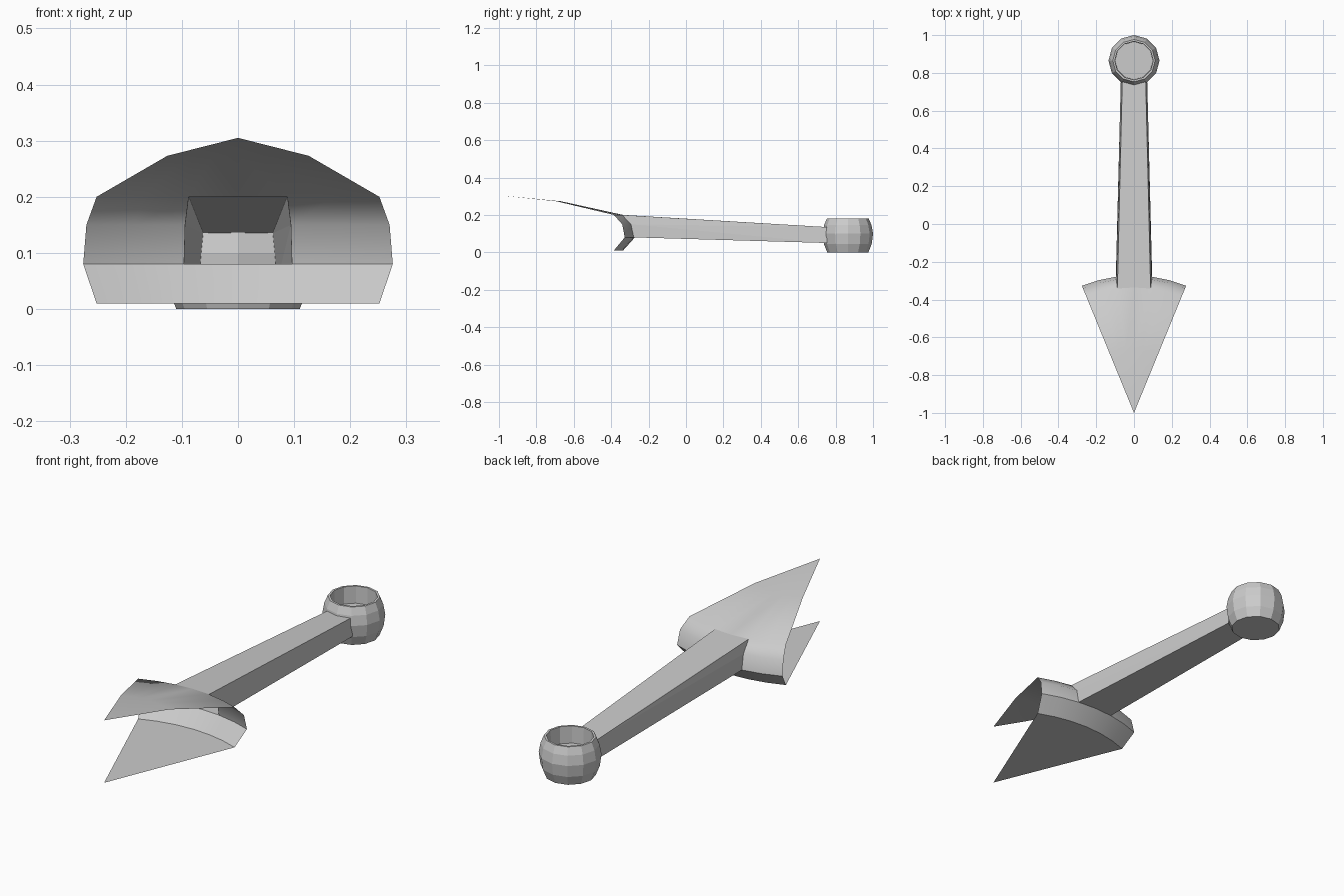
import bpy, bmesh
from math import sin, cos, radians, pi

if "Cube" in bpy.data.objects:
    bpy.data.objects.remove(bpy.data.objects["Cube"])

TIP_Y = -1.0
ANGLES = [-22.3, -15, -7.6, 0, 7.6, 15, 22.3]
WALL = [(0.727, 0.08), (0.712, 0.15), (0.664, 0.20)]


def polar(r, deg, z):
    a = radians(deg)
    return (r * sin(a), TIP_Y + r * cos(a), z)


def build(name, faces, smooth=None):
    bm = bmesh.new()
    for pts in faces:
        bm.faces.new([bm.verts.new(p) for p in pts])
    bmesh.ops.remove_doubles(bm, verts=bm.verts, dist=1e-4)
    bmesh.ops.recalc_face_normals(bm, faces=bm.faces)
    me = bpy.data.meshes.new(name)
    bm.to_mesh(me)
    bm.free()
    ob = bpy.data.objects.new(name, me)
    bpy.context.collection.objects.link(ob)
    if smooth:
        bpy.ops.object.select_all(action='DESELECT')
        ob.select_set(True)
        bpy.context.view_layer.objects.active = ob
        bpy.ops.object.shade_smooth_by_angle(angle=radians(smooth))
    return ob


# Wedge head: kinked upper plate, flat lower plate, bulged back wall with a handle opening
upper, faces = [(0, 0.305), (0.332, 0.273), (0.664, 0.20)], []


def band(p, q, a, b):
    quad = [polar(*p[:1], a, p[1]), polar(q[0], a, q[1]),
            polar(q[0], b, q[1]), polar(p[0], b, p[1])]
    faces.append(quad[:3] if p[0] == 0 else quad)


for a, b in zip(ANGLES, ANGLES[1:]):
    for p, q in zip(upper, upper[1:]):
        band(p, q, a, b)
    band((0, 0.01), (0.664, 0.01), a, b)
    band((0.664, 0.01), WALL[0], a, b)
    if abs(a + b) > 10:
        for p, q in zip(WALL, WALL[1:]):
            band(p, q, a, b)
build("wedge_head", faces, 45)

# Hollow tapered handle, its front edge following the wall opening
END_Y = 0.755
faces = []
for s in (-1, 1):
    front = [polar(r, s * 7.6, z) for r, z in WALL]
    low, high = (s * 0.07, END_Y, 0.05), (s * 0.062, END_Y, 0.135)
    faces += [[front[0], low, front[1]], [low, high, front[1]],
              [high, front[2], front[1]]]
for (r, z), w, zb in ((WALL[0], 0.07, 0.05), (WALL[2], 0.062, 0.135)):
    faces.append([polar(r, -7.6, z), polar(r, 0, z), polar(r, 7.6, z),
                  (w, END_Y, zb), (-w, END_Y, zb)])
build("handle", faces)

# Twelve-sided cup at the end of the handle
N, CY = 12, 0.865
profile = [(0.11, 0), (0.128, 0.045), (0.135, 0.10), (0.127, 0.145),
           (0.112, 0.18), (0.102, 0.18), (0.10, 0.10)]


def ring(r, z):
    return [(r * cos(2 * pi * i / N), CY + r * sin(2 * pi * i / N), z) for i in range(N)]


rings = [ring(r, z) for r, z in profile]
faces = [rings[0], rings[-1]]
for lo, hi in zip(rings, rings[1:]):
    faces += [[lo[i], lo[(i + 1) % N], hi[(i + 1) % N], hi[i]] for i in range(N)]
build("end_cup", faces)
